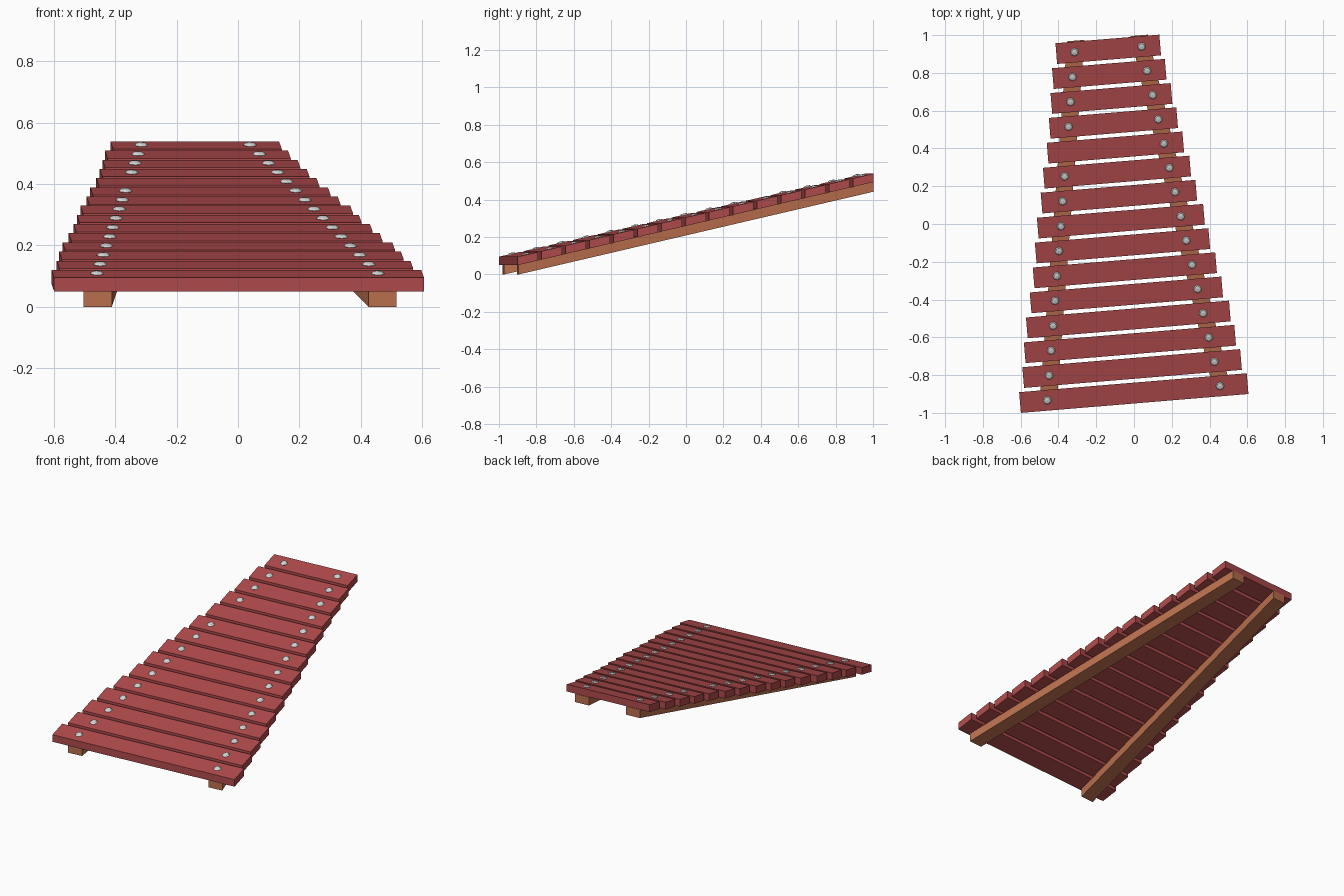
import bpy, bmesh, math
from mathutils import Vector, Matrix

if "Cube" in bpy.data.objects:
    bpy.data.objects.remove(bpy.data.objects["Cube"])

TURN = math.atan2(0.1, 1.205)      # the instrument is turned slightly about z
SLOPE = 0.2295                     # rise per unit of depth
S, C = math.sin(TURN), math.cos(TURN)
FRONT_V, V0, V1, N = -0.947, -0.892, 0.933, 15
HALF = 0.055                       # half bar width
# Overall left and right reach of each bar, front to back
LEFT = [-.608, -.591, -.583, -.572, -.552, -.536, -.525, -.514,
        -.494, -.482, -.462, -.451, -.442, -.434, -.416]
RIGHT = [.606, .571, .540, .512, .471, .439, .403, .375,
         .334, .302, .265, .233, .203, .172, .143]


def material(name, color):
    m = bpy.data.materials.new(name)
    m.diffuse_color = (*color, 1)
    m.use_nodes = True
    m.node_tree.nodes["Principled BSDF"].inputs["Base Color"].default_value = m.diffuse_color
    return m


RED = material("red wood", (0.434, 0.069, 0.072))
BROWN = material("brown wood", (0.50, 0.162, 0.076))
METAL = material("light metal", (0.65, 0.66, 0.65))


def place(u, v, h):
    """Local (along bar, across bar, height above bar underside) to world."""
    return Vector((u * C - v * S, u * S + v * C, 0.05 + h + SLOPE * (v - FRONT_V)))


def finish(name, bm, mat):
    for vert in bm.verts:
        vert.co = place(*vert.co)
    bmesh.ops.recalc_face_normals(bm, faces=bm.faces)
    mesh = bpy.data.meshes.new(name)
    bm.to_mesh(mesh)
    bm.free()
    mesh.materials.append(mat)
    obj = bpy.data.objects.new(name, mesh)
    bpy.context.collection.objects.link(obj)


def prism(name, outline, low, high, mat):
    bm = bmesh.new()
    face = bm.faces.new([bm.verts.new((u, v, low)) for u, v in outline])
    new = bmesh.ops.extrude_face_region(bm, geom=[face])["geom"]
    bmesh.ops.translate(bm, vec=(0, 0, high - low),
                        verts=[g for g in new if isinstance(g, bmesh.types.BMVert)])
    finish(name, bm, mat)


# Support line of each rail: u at first and last bar
LINES = {"left": (-0.535, -0.239), "right": (0.383, 0.117)}


def line_u(side, v):
    a, b = LINES[side]
    return a + (b - a) * (v - V0) / (V1 - V0)


# Sloping support rails
for side in LINES:
    f, b = -0.936, 0.993
    uf, ub = line_u(side, f) + 0.006, line_u(side, b) + 0.002
    w = 0.046
    prism(side + "_rail", [(uf - w, f), (uf + w, f), (ub + w, b), (ub - w, b)],
          -0.0525, 0, BROWN)

# Sounding bars, each with a bolt over each rail
bolts = bmesh.new()
for i in range(N):
    v = V0 + (V1 - V0) * i / (N - 1)
    ul = (LEFT[i] + (v + HALF) * S) / C
    ur = (RIGHT[i] + (v - HALF) * S) / C
    prism(f"bar_{i + 1}", [(ul, v - HALF), (ur, v - HALF), (ur, v + HALF), (ul, v + HALF)],
          0, 0.045, RED)
    for side in LINES:
        if side == "left" and i == 10:      # this bolt is missing
            continue
        m = Matrix.Translation((line_u(side, v), v, 0.046)) @ Matrix.Diagonal((1, 1, 0.4, 1))
        bmesh.ops.create_uvsphere(bolts, u_segments=8, v_segments=4, radius=0.022, matrix=m)
finish("bolts", bolts, METAL)
